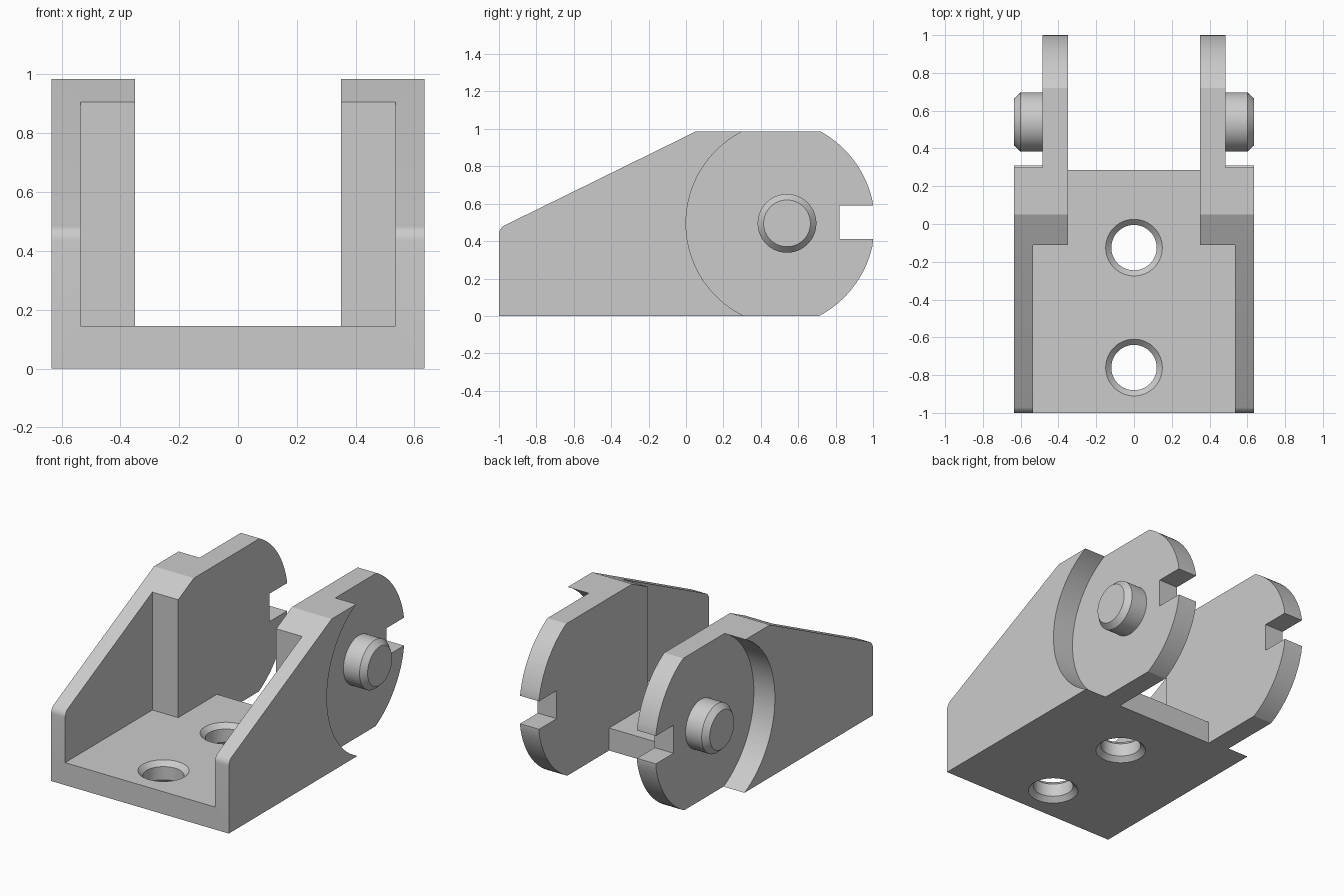
import bpy, bmesh, math
from mathutils import Matrix, Vector

cube = bpy.data.objects.get("Cube")
if cube:
    bpy.data.objects.remove(cube, do_unlink=True)

grey = bpy.data.materials.new("light grey")
grey.use_nodes = True
colour = (0.6, 0.6, 0.6, 1)
grey.diffuse_color = colour
grey.node_tree.nodes["Principled BSDF"].inputs["Base Color"].default_value = colour

MID = 0.495      # height of the pivot axis
TOP = 0.985
HALF = 0.635     # half width of the bracket


def add_object(name, bm):
    bmesh.ops.recalc_face_normals(bm, faces=bm.faces[:])
    mesh = bpy.data.meshes.new(name)
    bm.to_mesh(mesh)
    bm.free()
    mesh.materials.append(grey)
    ob = bpy.data.objects.new(name, mesh)
    bpy.context.collection.objects.link(ob)
    return ob


def prism(name, profile, x0, x1):
    """Extrude a (y, z) outline from x0 to x1."""
    bm = bmesh.new()
    face = bm.faces.new([bm.verts.new((x0, y, z)) for y, z in profile])
    out = bmesh.ops.extrude_face_region(bm, geom=[face])
    verts = [v for v in out["geom"] if isinstance(v, bmesh.types.BMVert)]
    bmesh.ops.translate(bm, verts=verts, vec=(x1 - x0, 0, 0))
    return add_object(name, bm)


def box(name, x0, x1, y0, y1, z0, z1):
    return prism(name, [(y0, z0), (y1, z0), (y1, z1), (y0, z1)], x0, x1)


def lathe(name, profile, matrix, segments=64):
    """Spin a closed (radius, height) outline about z, then place it."""
    bm = bmesh.new()
    rings = []
    for r, h in profile:
        rings.append([bm.verts.new((r * math.cos(a), r * math.sin(a), h))
                      for a in (2 * math.pi * i / segments for i in range(segments))])
    for low, high in zip(rings, rings[1:]):
        for i in range(segments):
            j = (i + 1) % segments
            bm.faces.new((low[i], low[j], high[j], high[i]))
    bm.faces.new(rings[0])
    bm.faces.new(rings[-1])
    bm.transform(matrix)
    return add_object(name, bm)


def arc(cy, cz, r, a0, a1, n):
    return [(cy + r * math.cos(a0 + (a1 - a0) * i / n),
             cz + r * math.sin(a0 + (a1 - a0) * i / n)) for i in range(n + 1)]


# Bracket outline: flat base, rounded rear, sloped front
rear_r = 0.56
low = math.asin(-MID / rear_r)
high = math.asin((TOP - MID) / rear_r)
outline = [(-1, 0)] + arc(0.45, MID, rear_r, low, high, 40) + [(0.05, TOP)]
outline += arc(-0.945, 0.435, 0.055, math.radians(117), math.pi, 6)
outline = [(min(y, 1), z) for y, z in outline]
bracket = prism("bracket", outline, -HALF, HALF)

# Channel between the side walls, the ears and behind the floor
cutters = [
    box("front_channel_cutter", -0.535, 0.535, -1.2, -0.11, 0.145, 1.2),
    box("ear_gap_cutter", -0.35, 0.35, -1.2, 1.2, 0.145, 1.3),
    box("floor_end_cutter", -0.35, 0.35, 0.285, 1.2, -0.2, 0.5),
    box("slot_cutter", -1, 1, 0.82, 1.2, 0.41, 0.59),
]

# Round recess on the outside of each ear
recess_r = 0.55
reach = math.asin(0.55 / recess_r * 0.95)
recess = arc(recess_r, MID, recess_r, math.pi - reach, math.pi + reach, 48)
recess += [(1.2, MID - 0.6), (1.2, MID + 0.6)]
for side, name in ((1, "left"), (-1, "right")):
    cutters.append(prism(name + "_recess_cutter", recess, side * 0.485, side * 0.8))

# Floor holes, countersunk on both faces
hole = [(0.18, -0.03), (0.15, 0), (0.12, 0.03),
        (0.12, 0.115), (0.15, 0.145), (0.18, 0.175)]
for y, name in ((-0.76, "front"), (-0.125, "rear")):
    cutters.append(lathe(name + "_hole_cutter", hole, Matrix.Translation((0, y, 0))))

for cutter in cutters:
    mod = bracket.modifiers.new(cutter.name, 'BOOLEAN')
    mod.operation = 'DIFFERENCE'
    mod.solver = 'EXACT'
    mod.object = cutter

# Apply the cuts and drop the cutters
bpy.context.view_layer.update()
graph = bpy.context.evaluated_depsgraph_get()
cut_mesh = bpy.data.meshes.new_from_object(bracket.evaluated_get(graph))
bracket.modifiers.clear()
bracket.data = cut_mesh
for cutter in cutters:
    bpy.data.objects.remove(cutter, do_unlink=True)

# Chamfered pivot pins
pin = [(0.157, 0.48), (0.157, 0.6), (0.125, HALF)]
parts = [bracket]
for side, name in ((1, "left"), (-1, "right")):
    place = Matrix.Translation((0, 0.54, MID)) @ Matrix.Rotation(side * math.pi / 2, 4, 'Y')
    parts.append(lathe(name + "_pivot_pin", pin, place))

# Smooth the curves and keep the edges sharp
bpy.ops.object.select_all(action='DESELECT')
for ob in parts:
    ob.select_set(True)
bpy.context.view_layer.objects.active = bracket
bpy.ops.object.shade_smooth_by_angle(angle=math.radians(22))
